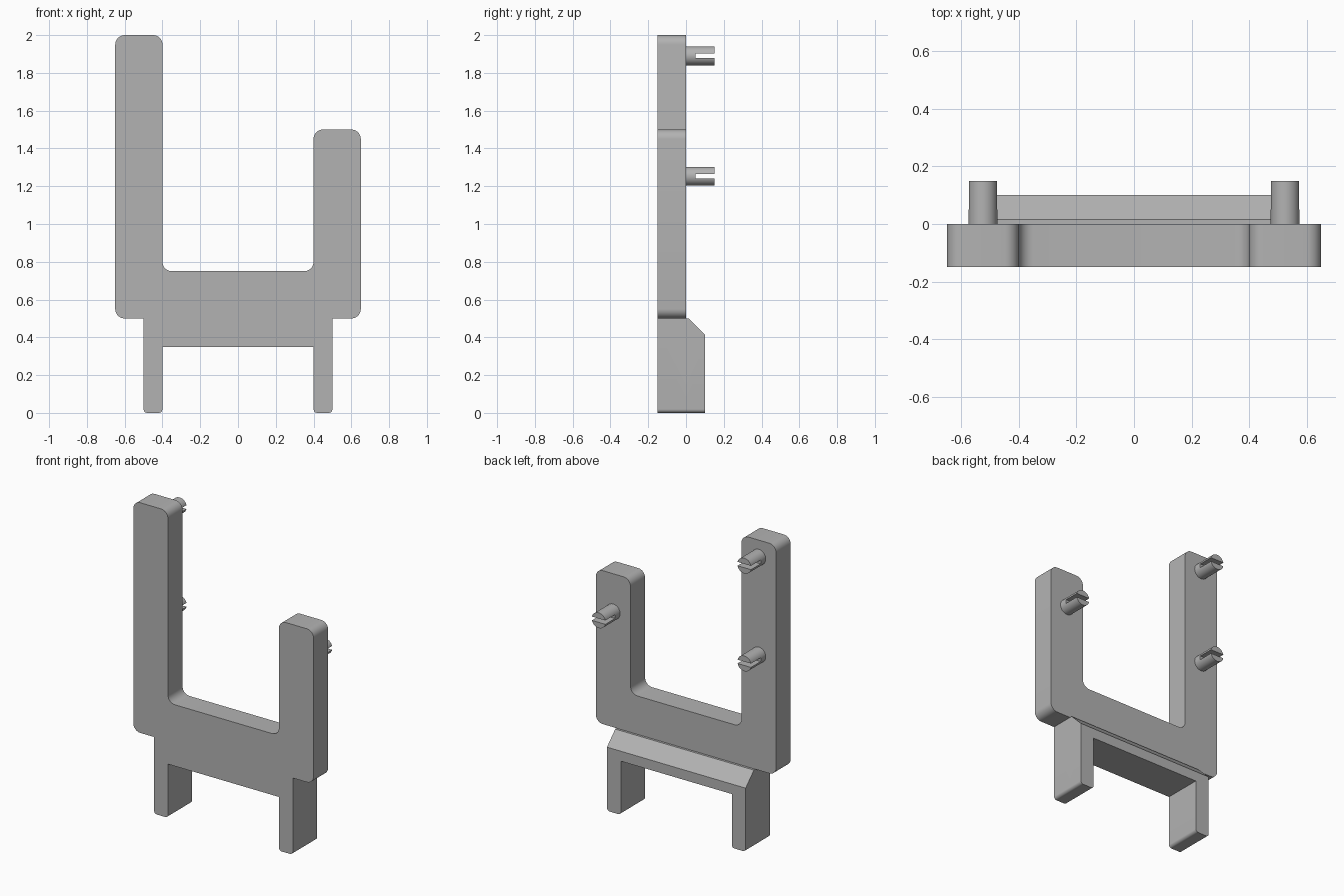
import bpy, bmesh, math
from mathutils import Vector

cube = bpy.data.objects.get("Cube")
if cube:
    bpy.data.objects.remove(cube, do_unlink=True)

GREY = (0.45, 0.45, 0.45, 1)
mat = bpy.data.materials.new("plain grey")
mat.use_nodes = True
mat.diffuse_color = GREY
mat.node_tree.nodes["Principled BSDF"].inputs["Base Color"].default_value = GREY


def rounded(corners, steps=8):
    """Outline in x, z from right-angle corners given as (x, z, radius)."""
    pts = []
    for i, (x, z, r) in enumerate(corners):
        p = Vector((x, z))
        if not r:
            pts.append(p)
            continue
        u = (Vector(corners[i - 1][:2]) - p).normalized()
        v = (Vector(corners[(i + 1) % len(corners)][:2]) - p).normalized()
        for k in range(steps + 1):
            t = math.pi / 2 * k / steps
            pts.append(p + r * (u + v - v * math.cos(t) - u * math.sin(t)))
    return pts


def finish(name, bm):
    bmesh.ops.recalc_face_normals(bm, faces=bm.faces)
    mesh = bpy.data.meshes.new(name)
    bm.to_mesh(mesh)
    bm.free()
    mesh.materials.append(mat)
    ob = bpy.data.objects.new(name, mesh)
    bpy.context.collection.objects.link(ob)
    return ob


def extrude(outline, y0, y1):
    bm = bmesh.new()
    face = bm.faces.new([bm.verts.new((p.x, y0, p.y)) for p in outline])
    ext = bmesh.ops.extrude_face_region(bm, geom=[face])["geom"]
    verts = [g for g in ext if isinstance(g, bmesh.types.BMVert)]
    bmesh.ops.translate(bm, verts=verts, vec=(0, y1 - y0, 0))
    return bm


def combine(ob, tool, operation):
    """Apply a boolean and drop the tool object."""
    tool.hide_render = True
    mod = ob.modifiers.new("combine", "BOOLEAN")
    mod.operation, mod.object, mod.solver = operation, tool, "EXACT"
    bpy.ops.object.select_all(action="DESELECT")
    bpy.context.view_layer.objects.active = ob
    ob.select_set(True)
    bpy.ops.object.modifier_apply(modifier=mod.name)
    bpy.data.objects.remove(tool, do_unlink=True)


def smooth(ob):
    bpy.ops.object.select_all(action="DESELECT")
    bpy.context.view_layer.objects.active = ob
    ob.select_set(True)
    bpy.ops.object.shade_smooth_by_angle(angle=math.radians(30))


R, FOOT = 0.05, 0.02
FRONT, BACK = -0.15, 0.1

# Feet and the underside of the bridge, listed from right to left
feet = [(-0.5, 0, FOOT), (-0.4, 0, FOOT), (-0.4, 0.35, 0),
        (0.4, 0.35, 0), (0.4, 0, FOOT), (0.5, 0, FOOT), (0.5, 0.5, 0)]

# Front slab: tall right arm, short left arm, beam and leg fronts
slab = feet + [(0.65, 0.5, R), (0.65, 1.5, R), (0.4, 1.5, R), (0.4, 0.75, R),
               (-0.4, 0.75, R), (-0.4, 2, R), (-0.65, 2, R),
               (-0.65, 0.5, R), (-0.5, 0.5, 0)]
frame = finish("forked_frame", extrude(rounded(slab), FRONT, 0))

# Deep leg bridge with a sloped rear top edge
bm = extrude(rounded(feet + [(-0.5, 0.5, 0)]), FRONT, BACK)
cut = bmesh.ops.bisect_plane(bm, geom=bm.verts[:] + bm.edges[:] + bm.faces[:],
                             plane_co=(0, BACK, 0.415), plane_no=(0, 1, 1),
                             clear_outer=True)["geom_cut"]
bmesh.ops.contextual_create(bm, geom=[g for g in cut if isinstance(g, bmesh.types.BMEdge)])
combine(frame, finish("leg_bridge", bm), "UNION")
smooth(frame)

# Slotted round pegs on the back of the arms
for name, x, z in (("upper_right_peg", -0.525, 1.89),
                   ("lower_right_peg", -0.525, 1.253),
                   ("left_peg", 0.525, 1.253)):
    circle = [Vector((x + R * math.cos(a), z + R * math.sin(a)))
              for a in (math.tau * k / 32 for k in range(32))]
    peg = finish(name, extrude(circle, -0.01, 0.15))
    slot = [Vector((x + sx * 0.1, z + sz * 0.0125))
            for sx, sz in ((-1, -1), (1, -1), (1, 1), (-1, 1))]
    combine(peg, finish("slot_cutter", extrude(slot, 0.05, 0.2)), "DIFFERENCE")
    smooth(peg)
